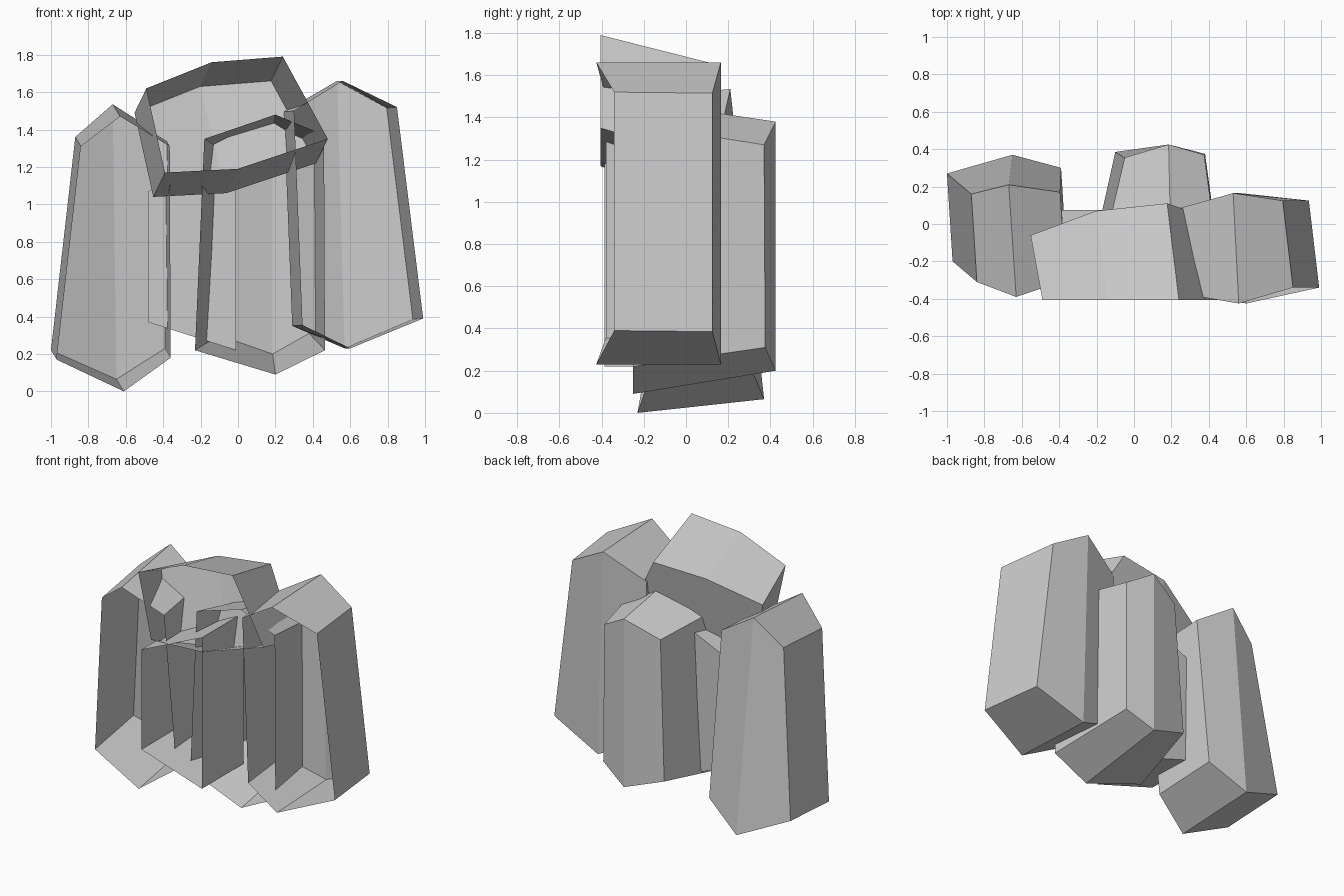
import bpy
import bmesh
from mathutils import Vector

if "Cube" in bpy.data.objects:
    bpy.data.objects.remove(bpy.data.objects["Cube"])


def shell(name, front, back, split=None):
    """Loft an open front outline to a closed back outline."""
    bm = bmesh.new()
    f = [bm.verts.new(p) for p in front]
    b = [bm.verts.new(p) for p in back]
    n = len(f)
    for i in range(n):
        j = (i + 1) % n
        bm.faces.new((f[i], f[j], b[j], b[i]))
    if split:
        s, e = split  # ridge running down the back
        bm.faces.new(b[s:e + 1])
        bm.faces.new(b[e:] + b[:s + 1])
    else:
        bm.faces.new(b)
    bmesh.ops.recalc_face_normals(bm, faces=bm.faces)
    # outward: back faces must point to +y
    bm.faces.ensure_lookup_table()
    if bm.faces[-1].normal.y < 0:
        bmesh.ops.reverse_faces(bm, faces=bm.faces)
    mesh = bpy.data.meshes.new(name)
    bm.to_mesh(mesh)
    bm.free()
    obj = bpy.data.objects.new(name, mesh)
    bpy.context.collection.objects.link(obj)
    return obj


def pushed(front, shift, ridge):
    """Back outline: sides move by shift, the two ridge points by ridge."""
    return [Vector(p) + Vector(ridge if i in (1, 4) else shift)
            for i, p in enumerate(front)]


# Outlines run: left top, ridge top, right top, right bottom, ridge bottom, left bottom

# Left column, leaning back at the foot
left = [(-0.84, -0.31, 1.31), (-0.63, -0.39, 1.47), (-0.365, -0.30, 1.31),
        (-0.36, -0.17, 0.18), (-0.61, -0.23, 0.0), (-0.97, -0.20, 0.17)]
shell("left_column", left, pushed(left, (-0.03, 0.47, 0.05), (-0.04, 0.60, 0.065)), (1, 4))

# Right column
right = [(0.30, -0.38, 1.50), (0.56, -0.425, 1.66), (0.85, -0.34, 1.52),
         (0.99, -0.34, 0.39), (0.60, -0.425, 0.23), (0.345, -0.38, 0.355)]
shell("right_column", right, pushed(right, (-0.055, 0.465, -0.005), (-0.03, 0.59, 0.0)), (1, 4))

# Middle column, tapering towards the back
middle = [(-0.18, -0.20, 1.35), (0.20, -0.25, 1.48), (0.46, -0.25, 1.37),
          (0.465, -0.25, 0.22), (0.20, -0.25, 0.09), (-0.23, -0.20, 0.22)]
middle_back = [(-0.05, 0.355, 1.27), (0.185, 0.425, 1.38), (0.375, 0.37, 1.27),
               (0.38, 0.375, 0.31), (0.185, 0.425, 0.20), (-0.10, 0.385, 0.30)]
shell("middle_column", middle, middle_back, (1, 4))

# Small inner block, straight sides
inner = [(-0.48, 1.07), (-0.01, 1.28), (-0.01, 0.22), (-0.48, 0.37)]
shell("inner_block", [(x, -0.385, z) for x, z in inner],
      [(x, 0.075, z) for x, z in inner])

# Cap block on top, sloping down to the back
cap = [(-0.49, 1.62), (-0.14, 1.76), (0.24, 1.79),
       (0.48, 1.35), (0.0, 1.19), (-0.39, 1.17)]
cap_depth = [-0.06, 0.07, 0.11, 0.03, -0.04, -0.13]
shell("cap_block", [(x, -0.405, z) for x, z in cap],
      [(x - 0.063, y, z - 0.13) for (x, z), y in zip(cap, cap_depth)], (1, 4))
